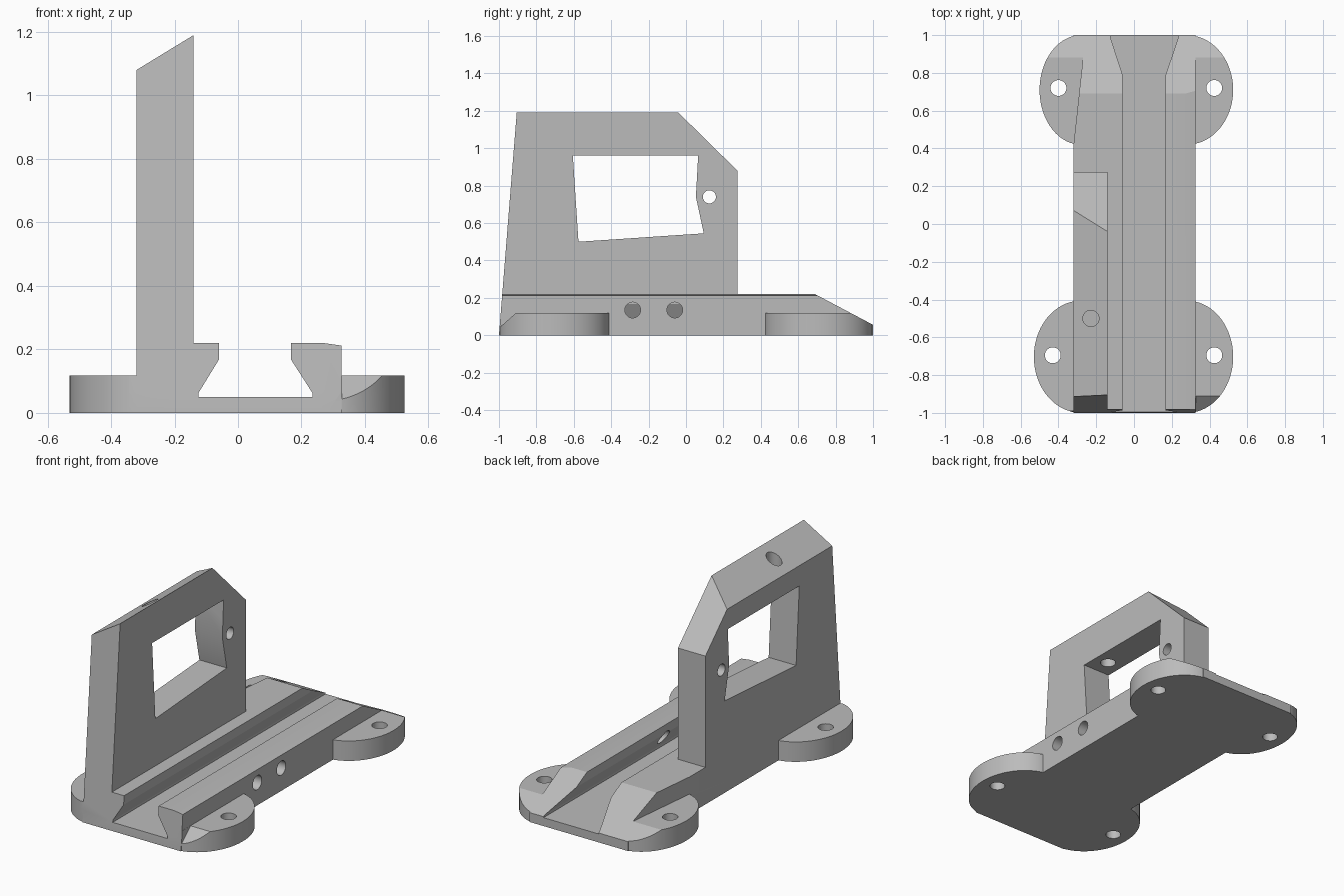
import bpy
import bmesh
import math
from mathutils import Vector

cube = bpy.data.objects.get("Cube")
if cube:
    bpy.data.objects.remove(cube, do_unlink=True)

grey = bpy.data.materials.new("light grey")
grey.use_nodes = True
COLOUR = (0.5, 0.5, 0.5, 1)
grey.diffuse_color = COLOUR
grey.node_tree.nodes["Principled BSDF"].inputs["Base Color"].default_value = COLOUR


def prism(name, axis, points, low, high):
    """Extrude a 2D outline along x, y or z."""
    place = {"x": lambda p, d: Vector((d, p[0], p[1])),
             "y": lambda p, d: Vector((p[0], d, p[1])),
             "z": lambda p, d: Vector((p[0], p[1], d))}[axis]
    bm = bmesh.new()
    face = bm.faces.new([bm.verts.new(place(p, low)) for p in points])
    extruded = bmesh.ops.extrude_face_region(bm, geom=[face])["geom"]
    top = [v for v in extruded if isinstance(v, bmesh.types.BMVert)]
    bmesh.ops.translate(bm, verts=top, vec=place((0, 0), high - low))
    bmesh.ops.recalc_face_normals(bm, faces=bm.faces)
    mesh = bpy.data.meshes.new(name)
    bm.to_mesh(mesh)
    bm.free()
    obj = bpy.data.objects.new(name, mesh)
    bpy.context.collection.objects.link(obj)
    mesh.materials.append(grey)
    return obj


def oval(cx, cy, rx, ry, count):
    angles = [math.tau * i / count for i in range(count)]
    return [(cx + rx * math.cos(a), cy + ry * math.sin(a)) for a in angles]


def hole(axis, centre, radius, low, high):
    return prism("hole_cutter", axis, oval(*centre, radius, radius, 32), low, high)


def combine(target, tool, operation):
    """Apply a boolean and discard the tool."""
    mod = target.modifiers.new(operation, "BOOLEAN")
    mod.operation = operation
    mod.solver = "EXACT"
    mod.object = tool
    tool.hide_render = True
    bpy.context.view_layer.update()
    graph = bpy.context.evaluated_depsgraph_get()
    mesh = bpy.data.meshes.new_from_object(target.evaluated_get(graph))
    target.modifiers.clear()
    target.data = mesh
    bpy.data.objects.remove(tool, do_unlink=True)


# Long rail body
body = prism("mounting_bracket", "y",
             [(-0.32, 0), (0.326, 0), (0.326, 0.212), (0.27, 0.22), (-0.32, 0.22)], -1, 1)

# Taper on the right rear side of the rail
combine(body, prism("taper_cutter", "z",
                    [(-0.32, 0.42), (-0.27, 0.88), (-0.25, 1.1), (-0.4, 1.1), (-0.4, 0.42)],
                    0.1, 0.4), "DIFFERENCE")

# Rounded mounting ears: x, y, half width, half length
for x, y, rx, ry in [(0.28, 0.71, 0.245, 0.29), (-0.28, 0.71, 0.22, 0.29),
                     (0.28, -0.703, 0.245, 0.297), (-0.28, -0.703, 0.25, 0.297)]:
    combine(body, prism("ear", "z", oval(x, y, rx, ry, 96), 0, 0.118), "UNION")

# Upright side wall with sloped top and window
wall = prism("side_wall", "x",
             [(-1, 0.1), (-1, 0.4), (-0.95, 1.19), (-0.04, 1.19), (0.275, 0.88), (0.275, 0.1)],
             -0.32, -0.14)
combine(wall, prism("top_cutter", "y",
                    [(-0.42, 1.019), (-0.04, 1.251), (-0.04, 1.5), (-0.42, 1.5)],
                    -1.2, 0.5), "DIFFERENCE")
combine(wall, prism("window_cutter", "x",
                    [(-0.605, 0.96), (0.065, 0.96), (0.053, 0.74), (0.095, 0.545), (-0.575, 0.5)],
                    -0.5, 0.1), "DIFFERENCE")
combine(wall, hole("x", (0.125, 0.74), 0.035, -0.5, 0.1), "DIFFERENCE")
combine(wall, hole("z", (-0.228, -0.5), 0.043, 0.85, 1.4), "DIFFERENCE")
combine(body, wall, "UNION")

# Dovetail groove
combine(body, prism("groove_cutter", "y",
                    [(-0.125, 0.05), (0.235, 0.05), (0.235, 0.062), (0.167, 0.168),
                     (0.167, 0.4), (-0.06, 0.4), (-0.06, 0.168), (-0.125, 0.062)],
                    -1.2, 1.2), "DIFFERENCE")

# Rear ramp, leaning front face and front left ear chamfer
combine(body, prism("ramp_cutter", "x",
                    [(0.69, 0.22), (1.1, 0.003), (1.1, 0.5), (0.69, 0.5)],
                    -1, 1), "DIFFERENCE")
combine(body, prism("front_cutter", "x",
                    [(-1.008, -0.1), (-0.889, 1.39), (-1.3, 1.39), (-1.3, -0.1)],
                    -1, 1), "DIFFERENCE")
combine(body, prism("chamfer_cutter", "x",
                    [(-1.1, -0.05), (-0.866, 0.158), (-1.1, 0.158)],
                    0.327, 0.7), "DIFFERENCE")

# Screw holes in the ears and clamp holes in the left rail
for centre in [(-0.4, 0.72), (0.425, 0.72), (-0.43, -0.695), (0.425, -0.695)]:
    combine(body, hole("z", centre, 0.042, -0.1, 0.3), "DIFFERENCE")
for y in (-0.285, -0.06):
    combine(body, hole("x", (y, 0.135), 0.042, 0.1, 0.5), "DIFFERENCE")

bpy.context.view_layer.objects.active = body
body.select_set(True)
bpy.ops.object.shade_smooth_by_angle(angle=math.radians(25))
